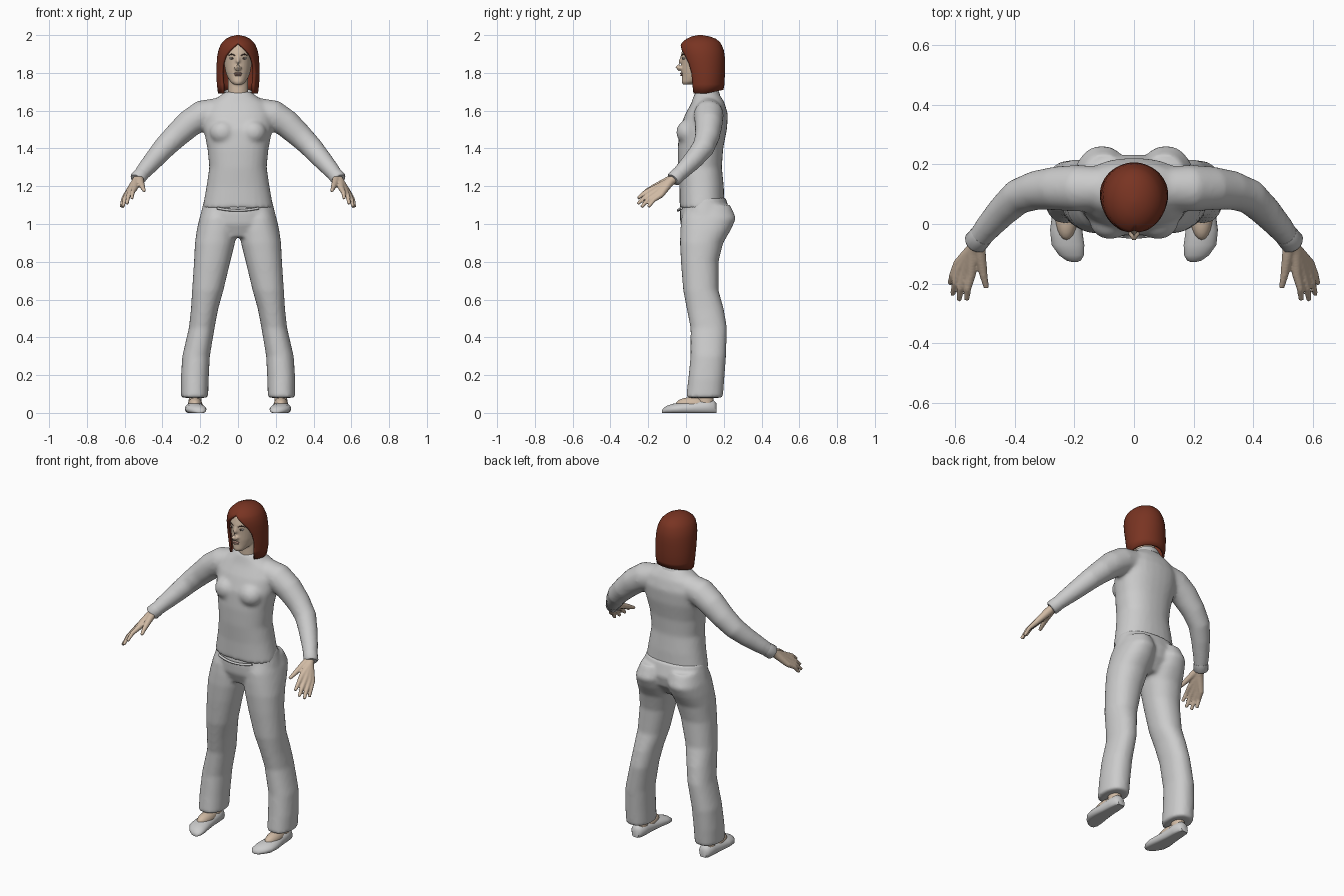
import bpy, bmesh, math
from mathutils import Vector, Matrix

cube = bpy.data.objects.get("Cube")
if cube:
    bpy.data.objects.remove(cube, do_unlink=True)


def material(name, r, g, b):
    m = bpy.data.materials.new(name)
    m.use_nodes = True
    m.diffuse_color = (r, g, b, 1)
    m.node_tree.nodes["Principled BSDF"].inputs["Base Color"].default_value = (r, g, b, 1)
    return m


GREY = material("grey cloth", .6, .6, .6)
SKIN = material("skin", .63, .49, .37)
HAIR = material("auburn hair", .19, .034, .016)
LIPS = material("lips", .5, .3, .24)
WHITE = material("eye white", .6, .58, .55)
DARK = material("dark brown", .07, .04, .03)


def loft(bm, rings):
    """Skin closed rings of points and cap both ends."""
    loops = [[bm.verts.new(p) for p in ring] for ring in rings]
    n = len(loops[0])
    for low, high in zip(loops, loops[1:]):
        for i in range(n):
            j = (i + 1) % n
            bm.faces.new((low[i], low[j], high[j], high[i]))
    bm.faces.new(loops[0][::-1])
    bm.faces.new(loops[-1])


def oval(center, a, b, rot=None, power=2, n=28):
    pts = []
    for i in range(n):
        t = math.tau * i / n
        c, s = math.cos(t), math.sin(t)
        v = Vector((a * math.copysign(abs(c) ** (2 / power), c),
                    b * math.copysign(abs(s) ** (2 / power), s), 0))
        pts.append(Vector(center) + (rot @ v if rot else v))
    return pts


def column(bm, rows, side=0, power=2):
    """Stack of level ovals: z, half width, front y, back y, centre x."""
    rings = []
    for z, rx, front, back, *cx in rows:
        x = cx[0] * side if cx else 0
        rings.append(oval((x, (front + back) / 2, z), rx, (back - front) / 2, None, power))
    loft(bm, rings)


def tube(bm, rows, side=1, n=16):
    """Round tube along a path of x, y, z, radius."""
    pts = [Vector((x * side, y, z)) for x, y, z, r in rows]
    rings = []
    for i, p in enumerate(pts):
        d = pts[min(i + 1, len(pts) - 1)] - pts[max(i - 1, 0)]
        rings.append(oval(p, rows[i][3], rows[i][3], d.to_track_quat('Z', 'Y'), n=n))
    loft(bm, rings)


def ball(bm, center, size):
    mat = Matrix.Translation(center) @ Matrix.Diagonal((*size, 1))
    bmesh.ops.create_uvsphere(bm, u_segments=20, v_segments=12, radius=1, matrix=mat)


def finish(bm, name, mat, voxel=0, smooth=4, recalc=True):
    if recalc:
        bmesh.ops.recalc_face_normals(bm, faces=bm.faces)
    for f in bm.faces:
        f.smooth = True
    me = bpy.data.meshes.new(name)
    bm.to_mesh(me)
    bm.free()
    me.materials.append(mat)
    ob = bpy.data.objects.new(name, me)
    bpy.context.collection.objects.link(ob)
    if voxel:
        rm = ob.modifiers.new("merge", 'REMESH')
        rm.mode, rm.voxel_size, rm.use_smooth_shade = 'VOXEL', voxel, True
        sm = ob.modifiers.new("soften", 'SMOOTH')
        sm.factor, sm.iterations = .5, smooth
    else:
        bpy.context.view_layer.objects.active = ob
        bpy.ops.object.select_all(action='DESELECT')
        ob.select_set(True)
        bpy.ops.object.shade_smooth_by_angle(angle=math.radians(50))
    return ob


SIDES = (("left", 1), ("right", -1))

# Sweater: torso, bust and sleeves merged
bm = bmesh.new()
column(bm, [(1.08, .188, -.033, .205), (1.2, .167, -.035, .2), (1.3, .152, -.043, .19),
            (1.4, .162, -.044, .197), (1.5, .182, -.036, .217), (1.58, .185, -.005, .222),
            (1.64, .155, .028, .205), (1.675, .1, .04, .185), (1.7, .07, .05, .165)], power=2.3)
for _, s in SIDES:
    ball(bm, (.08 * s, .01, 1.485), (.07, .062, .065))
    tube(bm, [(.06, .12, 1.605, .07), (.19, .12, 1.577, .079), (.26, .12, 1.53, .074),
              (.33, .113, 1.465, .066), (.39, .092, 1.405, .06), (.44, .045, 1.347, .053),
              (.49, -.01, 1.29, .045), (.53, -.06, 1.242, .037)], s, 24)
finish(bm, "sweater", GREY, .011, 7)

# Collar, rising toward the back
bm = bmesh.new()
loft(bm, [[p + Vector((0, 0, (p.y - .1) * .3)) for p in oval((0, .105, z), a, b)]
          for z, a, b in ((1.66, .088, .075), (1.685, .08, .067), (1.7, .072, .06), (1.69, .06, .05))])
finish(bm, "collar", GREY)

# Hem at the front of the sweater
bm = bmesh.new()
tube(bm, [(x / 100, -.042 + (x / 100) ** 2 * 1.5, 1.072 + (x / 100) ** 2, .007)
          for x in range(-11, 12, 2)], n=8)
finish(bm, "front_hem", GREY)

# Trousers: hips and flared legs merged
bm = bmesh.new()
column(bm, [(1.14, .176, -.02, .21), (1.06, .197, -.033, .235), (1.0, .206, -.03, .222),
            (.93, .13, 0, .17)], power=2.2)
for _, s in SIDES:
    column(bm, [(1.1, .08, 0, .235, .1), (1.03, .098, -.025, .265, .107),
                (.97, .106, -.03, .238, .112), (.9, .106, -.032, .197, .122),
                (.8, .096, -.027, .172, .137), (.65, .083, -.015, .172, .16),
                (.55, .072, .004, .2, .177), (.45, .068, .024, .217, .192),
                (.3, .073, .024, .212, .222), (.18, .074, .012, .203, .229),
                (.08, .072, 0, .195, .23)], s, 2.2)
finish(bm, "trousers", GREY, .011, 4)

for label, s in SIDES:
    # Sleeve cuff
    bm = bmesh.new()
    tube(bm, [(.512, -.038, 1.263, .04), (.533, -.063, 1.239, .041), (.537, -.068, 1.234, .034)], s)
    finish(bm, label + "_cuff", GREY)

    # Hand: palm grows out of the overlapping finger roots
    bm = bmesh.new()
    knuckles = [(.547, -.17, 1.188), (.568, -.166, 1.172), (.584, -.152, 1.16), (.592, -.133, 1.153)]
    tips = [(.562, -.255, 1.135), (.588, -.256, 1.106), (.609, -.236, 1.09), (.618, -.2, 1.09)]
    for k, t in zip(knuckles, tips):
        mid = Vector(k).lerp(Vector(t), .5) + Vector((.004, -.004, .006))
        tube(bm, [(.522, -.05, 1.252, .024), (.54, -.085, 1.223, .024), (*k, .016),
                  (*mid, .012), (*t, .009)], s, 12)
    tube(bm, [(.524, -.06, 1.245, .024), (.514, -.12, 1.22, .018), (.506, -.17, 1.197, .014),
              (.496, -.215, 1.175, .009)], s, 12)
    finish(bm, label + "_hand", SKIN, .005, 3)

    # Foot showing between trouser leg and shoe
    bm = bmesh.new()
    ball(bm, (.227 * s, .03, .045), (.038, .085, .038))
    column(bm, [(.03, .035, .06, .15, .227), (.13, .032, .065, .14, .227)], s)
    finish(bm, label + "_foot", SKIN)

    # Shoe with a flat sole
    bm = bmesh.new()
    rings = []
    for y, x, w, h in ((.162, .227, .022, .05), (.145, .227, .037, .068), (.1, .227, .043, .072),
                       (.04, .228, .046, .062), (-.02, .228, .054, .056), (-.07, .222, .055, .048),
                       (-.105, .21, .042, .036), (-.123, .203, .024, .022), (-.128, .2, .008, .012)):
        rings.append([Vector((x * s + w * math.cos(a), y, max(0, h * (.4 + .6 * math.sin(a)))))
                      for a in (math.tau * i / 24 for i in range(24))])
    loft(bm, rings)
    finish(bm, label + "_shoe", GREY)

    # Eye, iris and brow
    bm = bmesh.new()
    ball(bm, (.032 * s, -.011, 1.877), (.014, .009, .006))
    finish(bm, label + "_eye", WHITE)
    bm = bmesh.new()
    ball(bm, (.031 * s, -.017, 1.877), (.0055, .005, .0055))
    finish(bm, label + "_iris", DARK)
    bm = bmesh.new()
    tube(bm, [(.014, -.021, 1.892, .003), (.034, -.016, 1.899, .0035), (.052, -.001, 1.893, .002)], s, 8)
    finish(bm, label + "_brow", DARK)

# Head with neck, nose and chin
bm = bmesh.new()
column(bm, [(1.62, .06, .05, .16), (1.7, .054, .05, .15), (1.8, .054, .05, .15)])
column(bm, [(1.738, .022, -.017, .035), (1.752, .04, -.023, .08), (1.78, .057, -.021, .13),
            (1.81, .067, -.023, .16), (1.85, .074, -.023, .18), (1.9, .077, -.026, .185),
            (1.94, .07, -.015, .175), (1.97, .045, .015, .14)])
tube(bm, [(0, -.018, 1.895, .008), (0, -.031, 1.86, .009), (0, -.045, 1.832, .013),
          (0, -.03, 1.814, .011)])
for _, s in SIDES:
    ball(bm, (.012 * s, -.03, 1.826), (.009, .01, .008))
finish(bm, "head", SKIN, .006, 3)

# Lips
bm = bmesh.new()
ball(bm, (0, -.022, 1.797), (.023, .009, .005))
ball(bm, (0, -.022, 1.788), (.02, .009, .005))
finish(bm, "lips", LIPS)

# Bob of hair: sheet open at the face, closed over the crown
bm = bmesh.new()
rows = []
for z, rx, front, back, opening in (
        (1.69, .106, .005, .198, 130), (1.74, .112, 0, .204, 132), (1.8, .115, -.01, .206, 130),
        (1.85, .113, -.022, .207, 133), (1.89, .11, -.03, .205, 142), (1.92, .104, -.032, .2, 156),
        (1.945, .094, -.03, .19, 170), (1.96, .085, -.022, .182, 180), (1.98, .064, .002, .16, 180),
        (1.993, .038, .03, .125, 180), (2.0, .008, .065, .085, 180)):
    cy, ry = (front + back) / 2, (back - front) / 2
    row = []
    for i in range(41):
        t = math.radians(opening) * (i / 20 - 1)
        tilt = .02 * max(0, math.cos(t)) if z < 1.7 else 0
        row.append(bm.verts.new((-rx * math.sin(t), cy + ry * math.cos(t), z + tilt)))
    rows.append(row)
for low, high in zip(rows, rows[1:]):
    for i in range(40):
        bm.faces.new((low[i], low[i + 1], high[i + 1], high[i]))
bm.faces.new(rows[-1][:-1])
bmesh.ops.remove_doubles(bm, verts=bm.verts, dist=.0001)
hair = finish(bm, "hair", HAIR, recalc=False)
shell = hair.modifiers.new("thickness", 'SOLIDIFY')
shell.thickness, shell.offset = .014, -1
